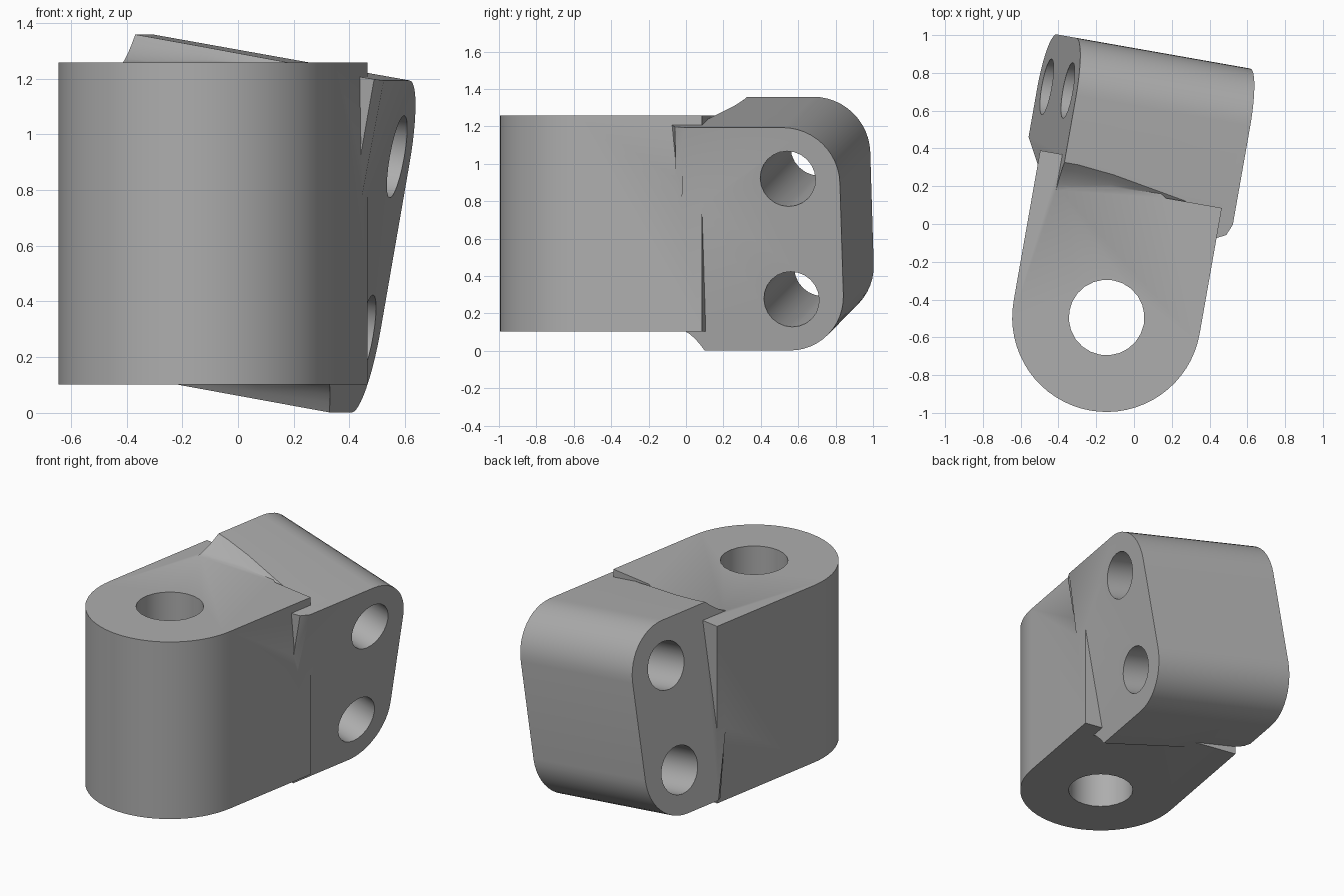
import bpy, bmesh, math
from mathutils import Matrix, Vector

cube = bpy.data.objects.get("Cube")
if cube:
    bpy.data.objects.remove(cube, do_unlink=True)

grey = bpy.data.materials.new("plain grey")
grey.use_nodes = True
grey.diffuse_color = (0.42, 0.42, 0.42, 1)
grey.node_tree.nodes["Principled BSDF"].inputs["Base Color"].default_value = (0.42, 0.42, 0.42, 1)

TILT = math.radians(10)
HALF = 0.605      # half height of the block
BACK = 1.43       # distance from lug bore to the back face
ROUND = 0.3       # back corner radius
lug_frame = Matrix.Translation((-0.145, -0.495, 0.68)) @ Matrix.Rotation(-TILT, 4, 'Z')
block_frame = lug_frame @ Matrix.Rotation(TILT, 4, 'Y')


def loft(name, rings, frame):
    """Skin equal-length rings into a closed solid."""
    bm = bmesh.new()
    loops = [[bm.verts.new(frame @ Vector(p)) for p in ring] for ring in rings]
    n = len(loops[0])
    for lo, hi in zip(loops, loops[1:]):
        for i in range(n):
            j = (i + 1) % n
            bm.faces.new((lo[i], lo[j], hi[j], hi[i]))
    bm.faces.new(loops[0])
    bm.faces.new(loops[-1])
    bmesh.ops.remove_doubles(bm, verts=bm.verts, dist=0.0004)
    bmesh.ops.recalc_face_normals(bm, faces=bm.faces)
    mesh = bpy.data.meshes.new(name)
    bm.to_mesh(mesh)
    bm.free()
    mesh.materials.append(grey)
    ob = bpy.data.objects.new(name, mesh)
    bpy.context.collection.objects.link(ob)
    return ob


def circle(radius, count, place):
    return [place(radius * math.cos(t), radius * math.sin(t))
            for t in (2 * math.pi * i / count for i in range(count))]


def combine(target, other, operation):
    """Boolean another object into the target, then drop it."""
    bpy.context.view_layer.objects.active = target
    mod = target.modifiers.new(operation.lower(), 'BOOLEAN')
    mod.object, mod.operation, mod.solver = other, operation, 'EXACT'
    bpy.ops.object.modifier_apply(modifier=mod.name)
    bpy.data.objects.remove(other, do_unlink=True)


# Upright lug: round nose, straight sides, stepped end buried in the block
outline = [(0.5 * math.cos(t), 0.5 * math.sin(t))
           for t in (math.pi + math.pi * i / 32 for i in range(33))]
outline += [(0.5, 0.677), (0.2, 0.677), (0.0, 0.8), (-0.3, 0.81), (-0.5, 0.81)]
lug = loft("lug", [[(x, y, z) for x, y in outline] for z in (-0.578, 0.577)], lug_frame)


def block_ring(a, top_v, top_drop, low_v, low_drop):
    """Cross-section: fillets toward the lug, rounded corners at the back."""
    ring = []
    steps = [i / 6 for i in range(7)]
    for k in steps:
        ring.append((low_v - 2.08 * top_safe(low_drop) * 0.64 * k,
                     -HALF + low_drop * (1 - (1 - k) ** 2)))
    for k in reversed(steps):
        ring.append((top_v - 2.08 * top_safe(top_drop) * k,
                     HALF - top_drop * (1 - (1 - k) ** 2)))
    for side, start in ((1, 90), (-1, 0)):
        for i in range(13):
            t = math.radians(start - 7.5 * i)
            ring.append((BACK - ROUND + ROUND * math.cos(t),
                         side * (HALF - ROUND) + ROUND * math.sin(t)))
    return [(a, v, w) for v, w in ring]


def top_safe(drop):
    return max(drop, 0.0)


# Tilted block, its front edges changing along its length
sections = [
    (-0.475, 0.77, 0.12, 0.87, 0.0),
    (-0.45, 0.77, 0.115, 0.83, 0.0),
    (-0.40, 0.77, 0.11, 0.81, 0.0),
    (-0.2, 0.75, 0.08, 0.75, 0.02),
    (0.2, 0.68, 0.03, 0.70, 0.08),
    (0.40, 0.515, 0.0, 0.675, 0.11),
    (0.45, 0.54, 0.0, 0.67, 0.115),
    (0.475, 0.60, 0.0, 0.668, 0.12),
]
block = loft("tilted_block", [block_ring(*s) for s in sections], block_frame)

# Two cross bores through the block
for w in (-0.327, 0.327):
    bore = loft("cross_bore", [circle(0.15, 24, lambda p, q: (a, 1.148 + p, w + q))
                               for a in (-0.8, 0.8)], block_frame)
    bore.hide_render = True
    combine(block, bore, 'DIFFERENCE')

# Upright bore through the lug
bore = loft("lug_bore", [circle(0.2, 24, lambda p, q: (p, q, z)) for z in (-0.9, 0.9)], lug_frame)
bore.hide_render = True
combine(lug, bore, 'DIFFERENCE')

# Merge into one solid body
combine(lug, block, 'UNION')
lug.name = "hinge_body"
bpy.ops.object.select_all(action='DESELECT')
lug.select_set(True)
bpy.context.view_layer.objects.active = lug
bpy.ops.object.shade_smooth_by_angle(angle=math.radians(30))
